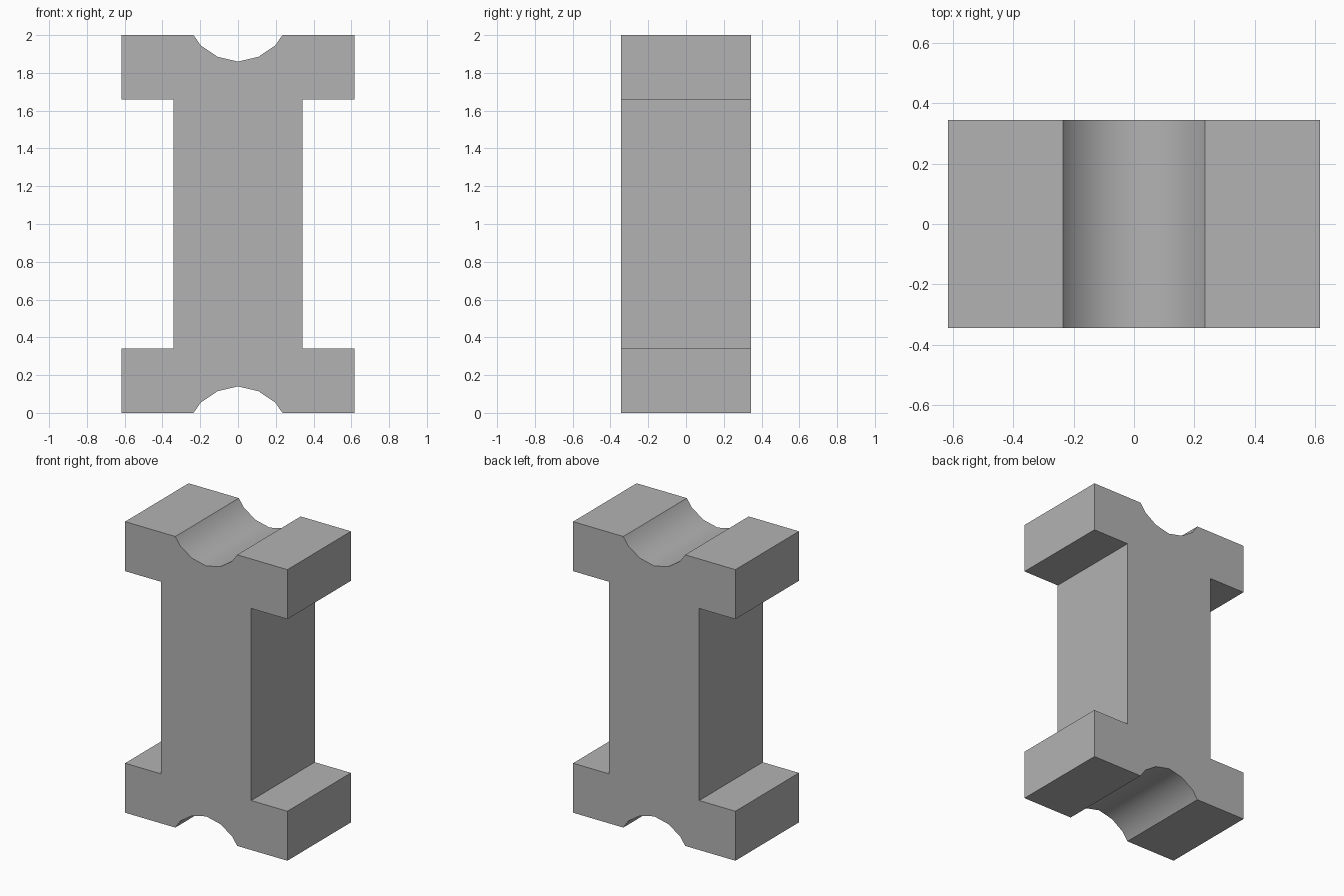
import bpy
import bmesh
import math

cube = bpy.data.objects.get("Cube")
if cube:
    bpy.data.objects.remove(cube, do_unlink=True)

HEIGHT = 2.0
HALF_DEPTH = 0.345

# Single grey material
grey = bpy.data.materials.new("plain grey")
grey.use_nodes = True
colour = (0.45, 0.45, 0.45, 1)
grey.diffuse_color = colour
grey.node_tree.nodes["Principled BSDF"].inputs["Base Color"].default_value = colour

# Upper right quarter of the profile: groove, flange, web
quarter = [(0, 1.86), (0.108, 1.885), (0.197, 1.945), (0.235, HEIGHT),
           (0.617, HEIGHT), (0.617, 1.66), (0.342, 1.66)]

# Mirror the quarter downwards, then across to close the outline
right = quarter + [(x, HEIGHT - z) for x, z in reversed(quarter)]
outline = right + [(-x, z) for x, z in reversed(right) if x > 0]

# Extrude the outline from front to back
bm = bmesh.new()
front = bm.faces.new([bm.verts.new((x, -HALF_DEPTH, z)) for x, z in outline])
result = bmesh.ops.extrude_face_region(bm, geom=[front], use_keep_orig=True)
back_verts = [g for g in result["geom"] if isinstance(g, bmesh.types.BMVert)]
bmesh.ops.translate(bm, verts=back_verts, vec=(0, 2 * HALF_DEPTH, 0))
bmesh.ops.recalc_face_normals(bm, faces=bm.faces)

mesh = bpy.data.meshes.new("grooved_block")
bm.to_mesh(mesh)
bm.free()
mesh.materials.append(grey)
block = bpy.data.objects.new("grooved_block", mesh)
bpy.context.collection.objects.link(block)

# Smooth grooves, sharp corners
bpy.ops.object.select_all(action="DESELECT")
block.select_set(True)
bpy.context.view_layer.objects.active = block
bpy.ops.object.shade_smooth_by_angle(angle=math.radians(30))
